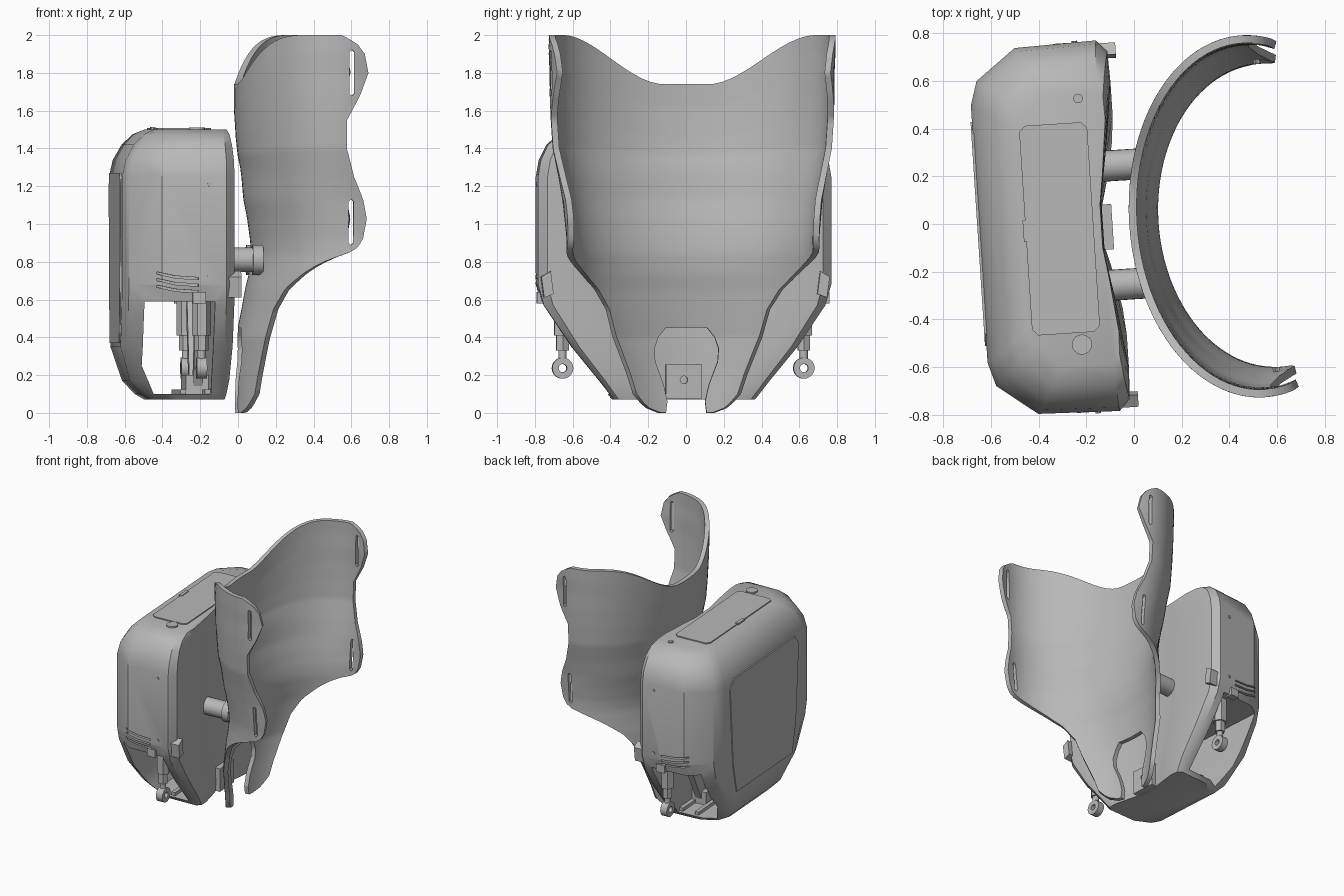
import bpy, bmesh, math
from mathutils import Matrix

if "Cube" in bpy.data.objects:
    bpy.data.objects.remove(bpy.data.objects["Cube"])

TURN = Matrix.Rotation(math.radians(3.7), 4, 'Z')   # whole device is turned slightly

grey = bpy.data.materials.new("shell_grey")
grey.use_nodes = True
grey.diffuse_color = (0.48, 0.48, 0.48, 1)
grey.node_tree.nodes["Principled BSDF"].inputs["Base Color"].default_value = (0.48, 0.48, 0.48, 1)


def finish(name, bm, fix=True):
    if fix:
        bmesh.ops.recalc_face_normals(bm, faces=bm.faces)
    mesh = bpy.data.meshes.new(name)
    bm.to_mesh(mesh)
    bm.free()
    mesh.transform(TURN)
    mesh.materials.append(grey)
    ob = bpy.data.objects.new(name, mesh)
    bpy.context.collection.objects.link(ob)
    return ob


def prism(name, pts, axis, a, b):
    """Extrude a 2D outline from a to b along an axis."""
    place = {'x': lambda u, v, d: (d, u, v),
             'y': lambda u, v, d: (u, d, v),
             'z': lambda u, v, d: (u, v, d)}[axis]
    bm = bmesh.new()
    lo = [bm.verts.new(place(u, v, a)) for u, v in pts]
    hi = [bm.verts.new(place(u, v, b)) for u, v in pts]
    bm.faces.new(lo)
    bm.faces.new(hi)
    n = len(pts)
    for i in range(n):
        bm.faces.new((lo[i], lo[(i + 1) % n], hi[(i + 1) % n], hi[i]))
    return finish(name, bm)


def box(name, x0, x1, y0, y1, z0, z1):
    return prism(name, [(x0, y0), (x1, y0), (x1, y1), (x0, y1)], 'z', z0, z1)


def circle(cx, cy, r, n=20):
    return [(cx + r * math.cos(2 * math.pi * i / n), cy + r * math.sin(2 * math.pi * i / n)) for i in range(n)]


def chamfered(x0, x1, y0, y1, c):
    return [(x0 + c, y0), (x1 - c, y0), (x1, y0 + c), (x1, y1 - c),
            (x1 - c, y1), (x0 + c, y1), (x0, y1 - c), (x0, y0 + c)]


def bake(ob, cutters=()):
    """Cut, freeze the modifiers and remove the cutters."""
    for c in cutters:
        c.hide_render = True
        m = ob.modifiers.new("cut", 'BOOLEAN')
        m.operation, m.solver, m.object = 'DIFFERENCE', 'EXACT', c
    deps = bpy.context.evaluated_depsgraph_get()
    mesh = bpy.data.meshes.new_from_object(ob.evaluated_get(deps))
    ob.modifiers.clear()
    ob.data = mesh
    for c in cutters:
        bpy.data.objects.remove(c)


def smooth(ob, angle=35):
    bpy.ops.object.select_all(action='DESELECT')
    ob.select_set(True)
    bpy.context.view_layer.objects.active = ob
    bpy.ops.object.shade_smooth_by_angle(angle=math.radians(angle))


def lerp(table, z, k):
    for a, b in zip(table, table[1:]):
        if z <= b[0]:
            f = max(0, (z - a[0]) / (b[0] - a[0]))
            return a[k] + f * (b[k] - a[k])
    return table[-1][k]


# Housing: one plan outline stacked in scaled layers
half = [(-.65, .54), (-.62, .64), (-.452, .768), (-.11, .778), (-.065, .73),
        (-.06, .6), (-.1, .3), (-.13, .12)]
plan = half + [(x, -y) for x, y in reversed(half)]
layers = [(.07, .66, .48), (.1, .76, .51), (.17, .89, .58), (.35, 1, .77), (.57, 1, .96),
          (.68, 1, 1), (1.25, 1, 1), (1.34, .96, .98), (1.42, .87, .93), (1.475, .76, .85), (1.5, .64, .74)]
bm = bmesh.new()
rings = [[bm.verts.new((-.15 + (x + .15) * sx, y * sy, z)) for x, y in plan] for z, sx, sy in layers]
n = len(plan)
for lo, hi in zip(rings, rings[1:]):
    for i in range(n):
        bm.faces.new((lo[i], lo[(i + 1) % n], hi[(i + 1) % n], hi[i]))
bm.faces.new(rings[0])
bm.faces.new(rings[-1])
housing = finish("housing", bm)
cutters = [prism("tunnel_cutter", [(-.54, .59), (-.54, .25), (-.47, .1), (-.17, .1), (-.17, .59)], 'y', -1, 1)]
for s in (-1, 1):
    for i in range(3):
        z = .635 + .035 * i
        outline = [(-.48, z + .03), (-.38, z + .008), (-.26, z), (-.26, z + .012), (-.38, z + .02), (-.48, z + .042)]
        cutters.append(prism("vent_cutter", outline, 'y', *sorted((s * .74, s * .9))))
bake(housing, cutters)
smooth(housing)

# Flat cover on the outer wall, narrower at the bottom
prism("side_cover", [(-.38, .37), (.38, .37), (.43, .6), (.47, 1.2), (.42, 1.27), (-.42, 1.27), (-.47, 1.2), (-.43, .6)],
      'x', -.656, -.645)

# Lid and buttons on top
prism("top_lid", chamfered(-.455, -.17, -.44, .44, .025), 'z', 1.495, 1.508)
box("lid_latch", -.465, -.44, -.045, .045, 1.495, 1.513)
prism("large_button", circle(-.25, -.49, .042), 'z', 1.49, 1.511)
prism("small_button", circle(-.2, .54, .02), 'z', 1.48, 1.508)

# Curved cuff: columns are (z, back x, depth, half width, front edge x)
cuff_rows = [(0, -.02, .52, .5, .004), (.03, -.02, .52, .5, .035), (.1, -.02, .52, .51, .07),
             (.2, -.02, .52, .53, .085), (.4, -.01, .52, .6, .12), (.55, .02, .52, .64, .16),
             (.66, .04, .51, .66, .22), (.74, .06, .5, .67, .31), (.79, .065, .5, .67, .39),
             (.83, .07, .5, .67, .49), (.86, .07, .5, .67, .58), (.92, .065, .5, .67, .62),
             (1.03, .05, .5, .68, .64), (1.13, .03, .5, .69, .62), (1.25, .02, .5, .71, .57),
             (1.4, 0, .51, .74, .53), (1.55, -.01, .52, .75, .53), (1.68, -.015, .52, .755, .6),
             (1.8, -.02, .52, .755, .645), (1.9, -.02, .52, .76, .625), (1.96, -.02, .52, .76, .58),
             (2, -.02, .52, .76, .5)]
ROWS, COLS = 80, 48
bm = bmesh.new()
grid = []
for j in range(ROWS + 1):
    zr = 2 * j / ROWS
    x0, depth, wide, edge = (lerp(cuff_rows, zr, k) for k in (1, 2, 3, 4))
    reach = math.acos(1 - (edge - x0) / depth)
    row = []
    for i in range(COLS + 1):
        t = reach * (2 * i / COLS - 1)
        x, y = x0 + depth * (1 - math.cos(t)), wide * math.sin(t)
        f = 1 if abs(t) > math.pi / 2 else min(1, max(0, (abs(y) - .12) / .58))
        top = 1.74 + .26 * f * f * (3 - 2 * f)
        z = zr if zr < 1.3 else 1.3 + (zr - 1.3) * (top - 1.3) / .7
        row.append(bm.verts.new((x, y, z)))
    grid.append(row)
for lo, hi in zip(grid, grid[1:]):
    for i in range(COLS):
        bm.faces.new((lo[i], lo[i + 1], hi[i + 1], hi[i]))
cuff = finish("cuff", bm, fix=False)
solid = cuff.modifiers.new("thickness", 'SOLIDIFY')
solid.thickness, solid.offset = .033, 1
key = [(.12, -.1), (.1, .06), (.12, .15), (.165, .27), (.17, .34), (.15, .4), (.11, .45)]
keyhole = prism("keyhole_cutter", key + [(-y, z) for y, z in reversed(key)], 'x', -.3, .4)
slots = [prism("slot_cutter", chamfered(.543, .568, a, b, .01), 'y', -1, 1)
         for a, b in ((1.68, 1.92), (.89, 1.13))]
bake(cuff, [keyhole] + slots)
smooth(cuff, 40)

# Paired parts at both ends
for s, side in ((-1, "front"), (1, "back")):
    # Strut from housing to cuff
    smooth(prism(side + "_strut", circle(s * .25, .81, .065, 24), 'x', -.14, .11))
    smooth(prism(side + "_strut_collar", circle(s * .25, .81, .08, 24), 'x', .06, .115))
    # Push rod with an eye at its lower end
    prism(side + "_rod_body", circle(-.235, s * .64, .05, 6), 'z', .41, .62)
    prism(side + "_rod_nut", circle(-.235, s * .64, .037, 6), 'z', .33, .42)
    smooth(prism(side + "_rod", circle(-.235, s * .64, .022, 16), 'z', .27, .34))
    eye = prism(side + "_rod_eye", circle(s * .64, .237, .056, 20), 'x', -.262, -.208)
    bake(eye, [prism("eye_cutter", circle(s * .64, .237, .022, 16), 'x', -.4, 0)])
    smooth(eye)
    # Small catch and tab near the lower edge of the housing
    prism(side + "_catch", [(s * .7, .63), (s * .75, .61), (s * .765, .72), (s * .715, .75)], 'x', -.11, -.03)
    box(side + "_tab", -.29, -.22, *sorted((s * .72, s * .775)), .58, .64)
    # Link arm inside the tunnel
    prism(side + "_link", [(s * .1, .11), (s * .18, .1), (s * .4, .56), (s * .32, .6)], 'x', -.25, -.2)
    # Screws on the end walls
    for z in (.72, 1.21):
        prism(side + "_screw", circle(-.2, z, .012, 10), 'y', *sorted((s * .76, s * .782)))

# Hinge block, rails and mount plate low in the housing
box("hinge_block", -.29, -.17, -.2, .2, .09, .2)
for x in (-.33, -.2):
    box("floor_rail", x, x + .03, -.37, .37, .09, .125)
plate = box("mount_plate", -.16, -.09, -.1, .09, .075, .255)
bake(plate, [prism("hole_cutter", circle(-.005, .175, .02), 'x', -.12, 0)])
